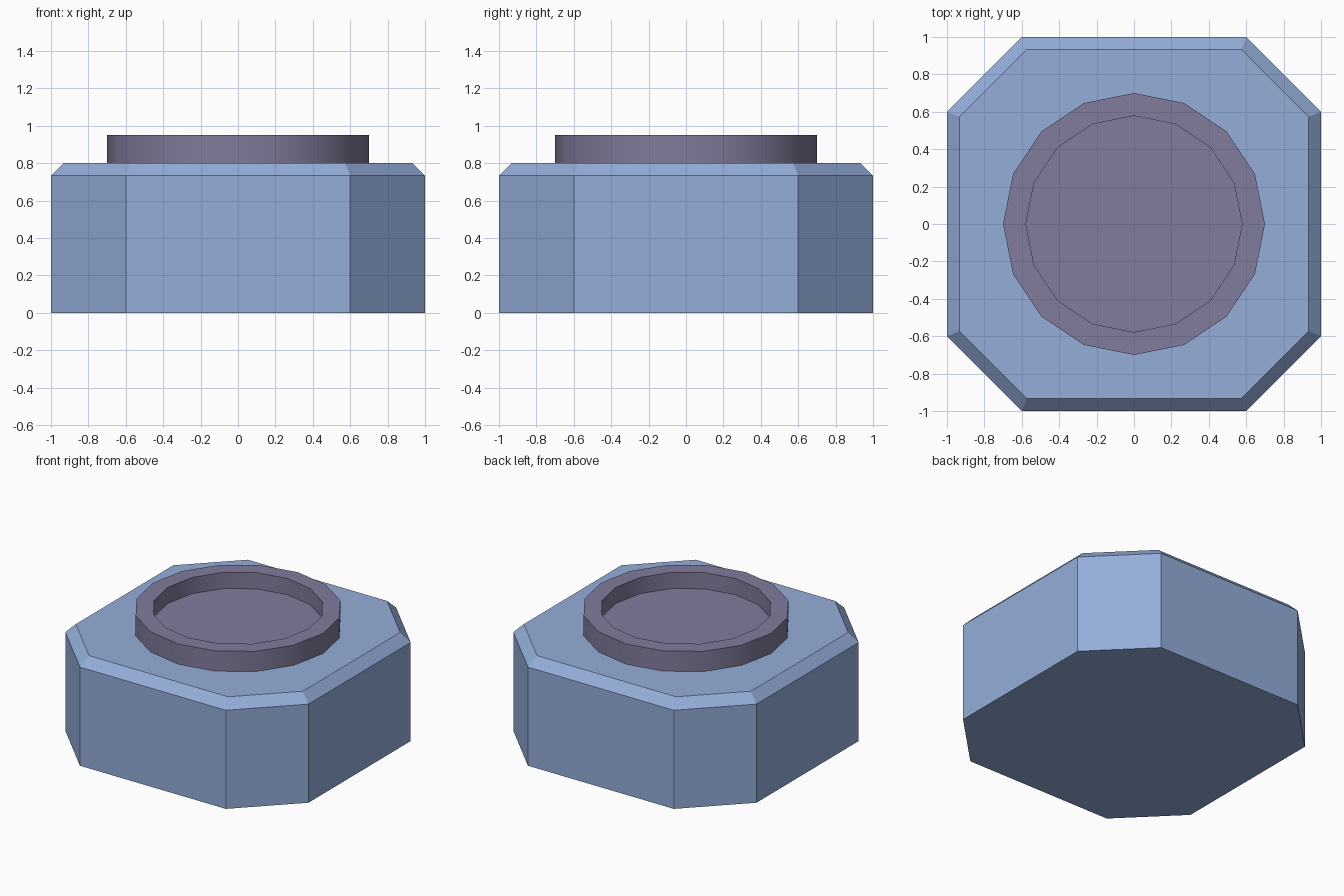
import bpy, bmesh
from math import tan, pi, cos, sin, radians

if "Cube" in bpy.data.objects:
    bpy.data.objects.remove(bpy.data.objects["Cube"])


def material(name, color):
    m = bpy.data.materials.new(name)
    m.diffuse_color = color
    m.use_nodes = True
    m.node_tree.nodes["Principled BSDF"].inputs["Base Color"].default_value = m.diffuse_color
    return m


def stacked(name, loops, mat):
    """Skin a list of equal-length vertex loops, capping both ends."""
    bm = bmesh.new()
    rings = [[bm.verts.new(p) for p in loop] for loop in loops]
    n = len(rings[0])
    for a, b in zip(rings, rings[1:]):
        for i in range(n):
            j = (i + 1) % n
            bm.faces.new((a[i], a[j], b[j], b[i]))
    bm.faces.new(rings[0][::-1])
    bm.faces.new(rings[-1])
    bmesh.ops.recalc_face_normals(bm, faces=bm.faces)
    me = bpy.data.meshes.new(name)
    bm.to_mesh(me)
    bm.free()
    ob = bpy.data.objects.new(name, me)
    bpy.context.collection.objects.link(ob)
    me.materials.append(mat)
    return ob


def octagon(inset, z):
    a, b = 1 - inset, 0.6 - inset * tan(pi / 8)
    return [(a, -b, z), (a, b, z), (b, a, z), (-b, a, z),
            (-a, b, z), (-a, -b, z), (-b, -a, z), (b, -a, z)]


def circle(r, z, n=16):
    return [(r * cos(2 * pi * i / n), r * sin(2 * pi * i / n), z) for i in range(n)]


# Octagonal base with chamfered top edge
stacked("base", [octagon(0, 0), octagon(0, 0.733), octagon(0.067, 0.8)],
        material("base_blue", (0.30, 0.42, 0.70, 1)))

# Raised collar with a recessed floor
collar = stacked("collar", [circle(0.7, 0.8), circle(0.7, 0.95),
                            circle(0.578, 0.95), circle(0.578, 0.83)],
                 material("collar_purple", (0.22, 0.20, 0.33, 1)))
bpy.context.view_layer.objects.active = collar
collar.select_set(True)
bpy.ops.object.shade_smooth_by_angle(angle=radians(30))
